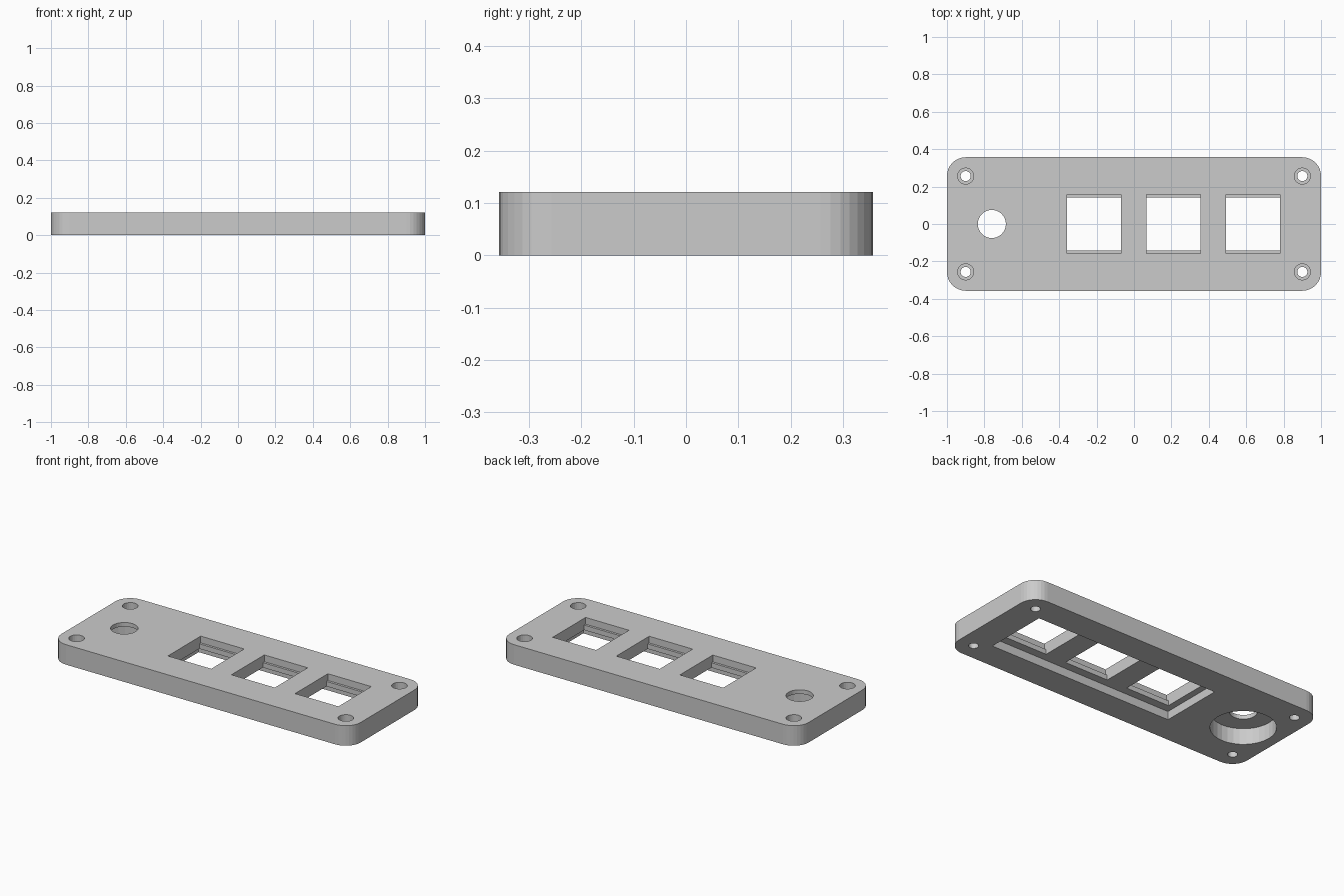
import bpy, bmesh, math

if "Cube" in bpy.data.objects:
    bpy.data.objects.remove(bpy.data.objects["Cube"])

THICK = 0.121
EPS = 0.02  # cutters overshoot the faces they open


def prism(name, outline, z0, z1):
    """Vertical extrusion of a closed outline."""
    bm = bmesh.new()
    face = bm.faces.new([bm.verts.new((x, y, z0)) for x, y in outline])
    top = bmesh.ops.extrude_face_region(bm, geom=[face])["geom"]
    bmesh.ops.translate(bm, vec=(0, 0, z1 - z0),
                        verts=[v for v in top if isinstance(v, bmesh.types.BMVert)])
    bmesh.ops.recalc_face_normals(bm, faces=bm.faces)
    mesh = bpy.data.meshes.new(name)
    bm.to_mesh(mesh)
    bm.free()
    obj = bpy.data.objects.new(name, mesh)
    bpy.context.collection.objects.link(obj)
    return obj


def rect(cx, hx, hy):
    return [(cx - hx, -hy), (cx + hx, -hy), (cx + hx, hy), (cx - hx, hy)]


def circle(cx, cy, r, n=32):
    return [(cx + r * math.cos(2 * math.pi * i / n),
             cy + r * math.sin(2 * math.pi * i / n)) for i in range(n)]


def rounded_rect(hx, hy, r, n=8):
    pts = []
    for q, (sx, sy) in enumerate([(1, 1), (-1, 1), (-1, -1), (1, -1)]):
        for i in range(n + 1):
            a = math.pi / 2 * (q + i / n)
            pts.append((sx * (hx - r) + r * math.cos(a), sy * (hy - r) + r * math.sin(a)))
    return pts


# rounded cover plate
plate = prism("cover_plate", rounded_rect(1.0, 0.357, 0.1), 0, THICK)


def cut(outline, z0, z1):
    cutter = prism("cutter", outline, z0, z1)
    cutter.hide_render = True
    mod = plate.modifiers.new("cut", "BOOLEAN")
    mod.operation = "DIFFERENCE"
    mod.solver = "EXACT"
    mod.object = cutter
    bpy.context.view_layer.objects.active = plate
    bpy.ops.object.modifier_apply(modifier=mod.name)
    bpy.data.objects.remove(cutter)


# shared pocket under the switches
cut(rect(0.212, 0.61, 0.193), -EPS, 0.05)

# switch openings, wider above a narrow clip ledge
for x in (-0.214, 0.211, 0.636):
    cut(rect(x, 0.145, 0.143), -EPS, THICK + EPS)
    cut(rect(x, 0.145, 0.157), 0.08, THICK + EPS)

# knob shaft hole with large recess below
cut(circle(-0.76, 0, 0.178), -EPS, 0.096)
cut(circle(-0.76, 0, 0.075), 0.05, THICK + EPS)

# counterbored corner screw holes
for x in (-0.9, 0.9):
    for y in (-0.256, 0.256):
        cut(circle(x, y, 0.027, 24), -EPS, THICK + EPS)
        cut(circle(x, y, 0.043, 24), 0.06, THICK + EPS)
